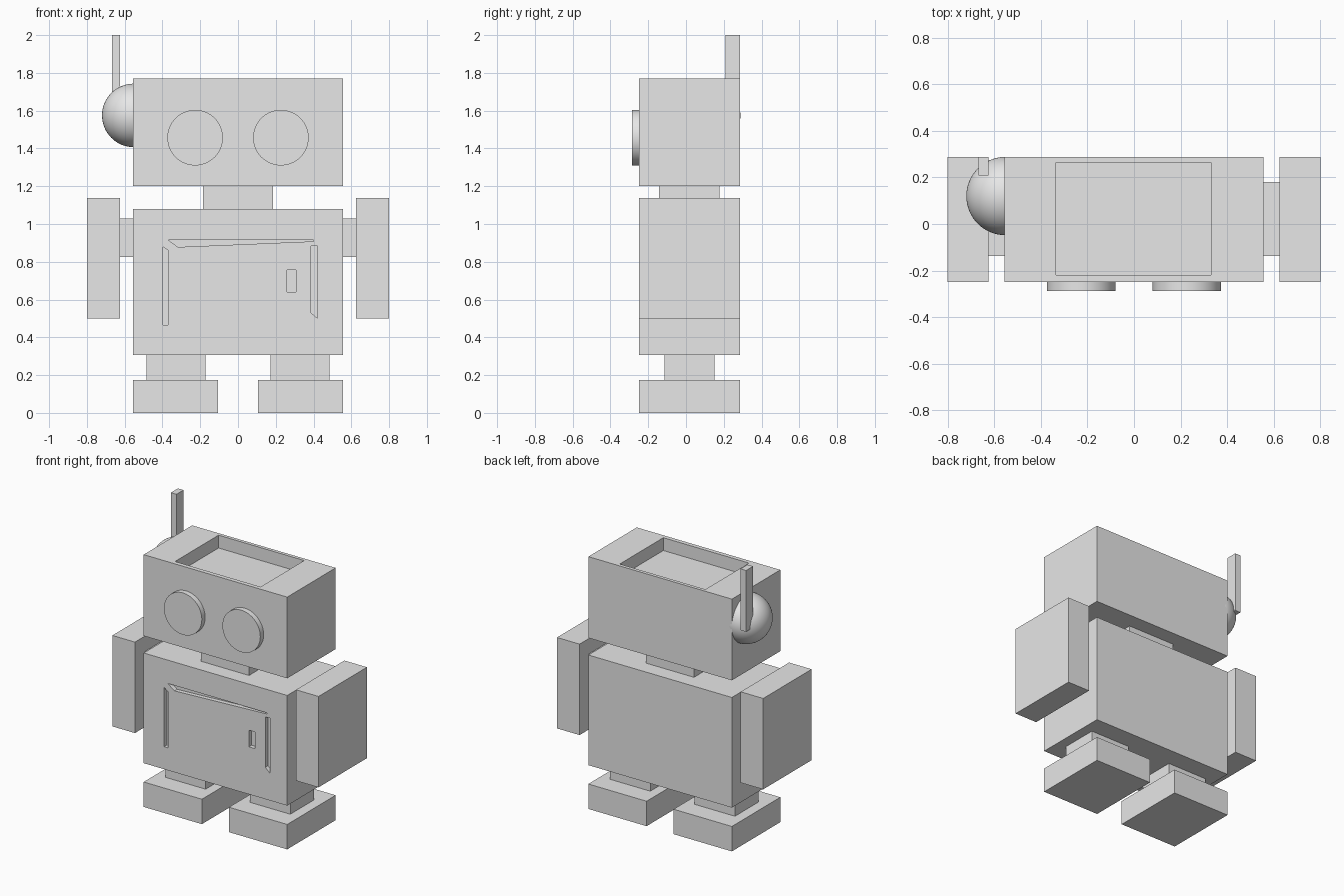
import bpy
import bmesh

cube = bpy.data.objects.get("Cube")
if cube:
    bpy.data.objects.remove(cube, do_unlink=True)

grey = bpy.data.materials.new("light grey")
grey.use_nodes = True
colour = (0.8, 0.8, 0.8, 1)
grey.diffuse_color = colour
grey.node_tree.nodes["Principled BSDF"].inputs["Base Color"].default_value = colour

FRONT, BACK = -0.25, 0.287   # depth shared by the large blocks


def prism(name, outline, y0, y1):
    """Extrude an x-z outline from y0 to y1."""
    bm = bmesh.new()
    face = bm.faces.new([bm.verts.new((x, y0, z)) for x, z in outline])
    new = bmesh.ops.extrude_face_region(bm, geom=[face])["geom"]
    verts = [v for v in new if isinstance(v, bmesh.types.BMVert)]
    bmesh.ops.translate(bm, verts=verts, vec=(0, y1 - y0, 0))
    bmesh.ops.recalc_face_normals(bm, faces=bm.faces)
    mesh = bpy.data.meshes.new(name)
    bm.to_mesh(mesh)
    bm.free()
    mesh.materials.append(grey)
    obj = bpy.data.objects.new(name, mesh)
    bpy.context.collection.objects.link(obj)
    return obj


def box(name, x0, x1, z0, z1, y0=FRONT, y1=BACK):
    return prism(name, [(x0, z0), (x1, z0), (x1, z1), (x0, z1)], y0, y1)


def carve(target, cutter):
    """Subtract the cutter from the target, then discard it."""
    cutter.hide_render = True
    mod = target.modifiers.new("carve", "BOOLEAN")
    mod.operation = "DIFFERENCE"
    mod.solver = "EXACT"
    mod.object = cutter
    bpy.context.view_layer.objects.active = target
    bpy.ops.object.modifier_apply(modifier=mod.name)
    bpy.data.objects.remove(cutter, do_unlink=True)


def finish(name):
    obj = bpy.context.object
    obj.name = name
    obj.data.materials.append(grey)
    bpy.ops.object.shade_smooth_by_angle()


# Head with a tray sunk into its top
head = box("head", -0.557, 0.557, 1.2, 1.77)
carve(head, box("tray_cutter", -0.335, 0.33, 1.68, 1.9, -0.22, 0.263))
box("neck", -0.186, 0.186, 1.08, 1.2, -0.143, 0.177)

# Torso with a door outline and handle slot cut into the chest
torso = box("torso", -0.557, 0.557, 0.307, 1.08)
grooves = {
    "hinge_cutter": [(-0.398, 0.465), (-0.37, 0.465), (-0.37, 0.86), (-0.398, 0.88)],
    "lintel_cutter": [(-0.37, 0.916), (-0.318, 0.878), (0.4, 0.908), (0.4, 0.916)],
    "latch_cutter": [(0.387, 0.53), (0.422, 0.5), (0.422, 0.884), (0.387, 0.884)],
    "handle_cutter": [(0.26, 0.64), (0.306, 0.64), (0.306, 0.757), (0.26, 0.757)],
}
for name, outline in grooves.items():
    carve(torso, prism(name, outline, FRONT - 0.1, FRONT + 0.03))

# Paired limbs and eyes
for side, s in (("left", 1), ("right", -1)):
    box(side + "_arm", s * 0.625, s * 0.8, 0.5, 1.138)
    box(side + "_shoulder", s * 0.557, s * 0.625, 0.825, 1.03, -0.137, 0.18)
    box(side + "_foot", s * 0.105, s * 0.557, 0, 0.175)
    box(side + "_ankle", s * 0.172, s * 0.485, 0.175, 0.307, -0.113, 0.15)
    bpy.ops.mesh.primitive_cylinder_add(
        vertices=64, radius=0.147, depth=0.057,
        location=(s * 0.227, -0.2585, 1.457), rotation=(1.570796, 0, 0))
    finish(side + "_eye")

# Round ear with its aerial
bpy.ops.mesh.primitive_uv_sphere_add(
    segments=64, ring_count=32, radius=0.168, location=(-0.552, 0.12, 1.575))
finish("ear")
box("aerial", -0.667, -0.624, 1.57, 2, 0.209, BACK)
